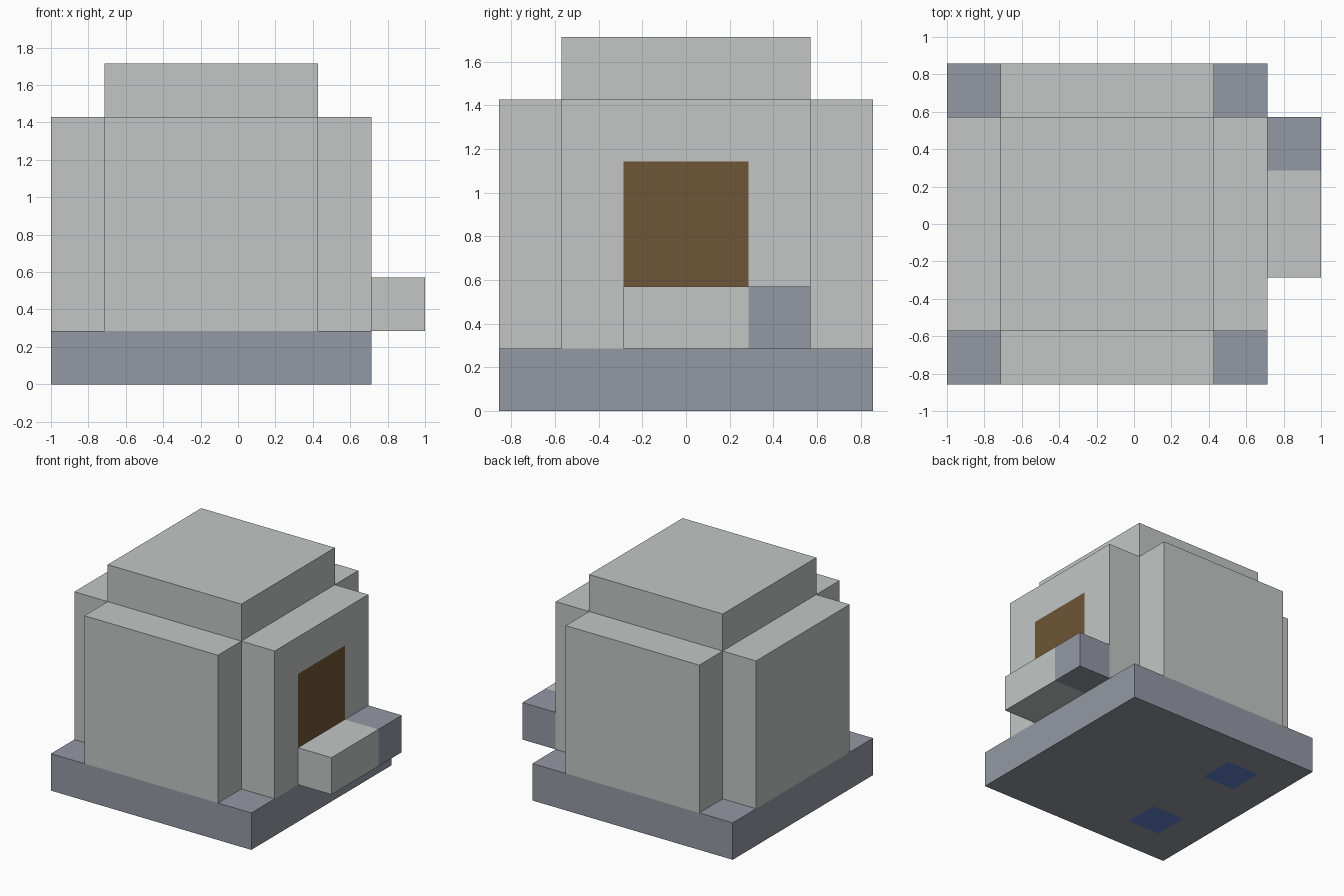
import bpy
import bmesh
from mathutils import Vector

cube = bpy.data.objects.get("Cube")
if cube:
    bpy.data.objects.remove(cube)

U = 1 / 7  # all parts sit on this block grid


def material(name, rgb):
    """Flat material from 0-255 display values."""
    linear = [((c / 255 + 0.055) / 1.055) ** 2.4 for c in rgb]
    mat = bpy.data.materials.new(name)
    mat.use_nodes = True
    mat.diffuse_color = (*linear, 1)
    bsdf = next(n for n in mat.node_tree.nodes if n.type == 'BSDF_PRINCIPLED')
    bsdf.inputs["Base Color"].default_value = (*linear, 1)
    bsdf.inputs["Roughness"].default_value = 0.9
    return mat


pale = material("pale_grey", (194, 198, 197))
slate = material("slate_grey", (148, 152, 164))
brown = material("door_brown", (111, 86, 55))
blue = material("deep_blue", (98, 130, 203))


def prism(name, outline, bottom, top, mats, cuts=(), paint=None):
    """Extrude an outline, cut it at (axis, position) planes, paint faces by rule."""
    bm = bmesh.new()
    face = bm.faces.new([bm.verts.new((x * U, y * U, bottom * U)) for x, y in outline])
    new = bmesh.ops.extrude_face_region(bm, geom=[face])["geom"]
    verts = [v for v in new if isinstance(v, bmesh.types.BMVert)]
    bmesh.ops.translate(bm, verts=verts, vec=(0, 0, (top - bottom) * U))
    for axis, pos in cuts:
        normal = Vector((0, 0, 0))
        normal[axis] = 1
        bmesh.ops.bisect_plane(bm, geom=bm.verts[:] + bm.edges[:] + bm.faces[:],
                               plane_co=normal * pos * U, plane_no=normal)
    bmesh.ops.recalc_face_normals(bm, faces=bm.faces[:])
    if paint:
        for f in bm.faces:
            f.material_index = int(paint(f.calc_center_median() / U, f.normal))
    mesh = bpy.data.meshes.new(name)
    bm.to_mesh(mesh)
    bm.free()
    for m in mats:
        mesh.materials.append(m)
    obj = bpy.data.objects.new(name, mesh)
    bpy.context.collection.objects.link(obj)
    return obj


def rect(x0, x1, y0, y1):
    return [(x0, y0), (x1, y0), (x1, y1), (x0, y1)]


# Foundation slab with two blue squares underneath
prism("foundation", rect(-7, 5, -6, 6), 0, 2, [slate, blue],
      cuts=[(0, -5), (0, -3), (1, -4), (1, -2), (1, 2), (1, 4)],
      paint=lambda c, n: n.z < -0.5 and -5 < c.x < -3 and 2 < abs(c.y) < 4)

# Walls: cross-shaped plan with notched corners, doorway on the +x side
cross = [(-5, -6), (3, -6), (3, -4), (5, -4), (5, 4), (3, 4),
         (3, 6), (-5, 6), (-5, 4), (-7, 4), (-7, -4), (-5, -4)]
prism("walls", cross, 2, 10, [pale, brown],
      cuts=[(1, -2), (1, 2), (2, 4), (2, 8)],
      paint=lambda c, n: n.x > 0.5 and c.x > 4.5 and abs(c.y) < 2 and 4 < c.z < 8)

# Raised roof block
prism("roof", rect(-5, 3, -4, 4), 10, 12, [pale])

# Doorstep ledge with a slate end block
prism("doorstep", rect(5, 7, -2, 4), 2, 4, [pale, slate],
      cuts=[(1, 2)], paint=lambda c, n: c.y > 2)
